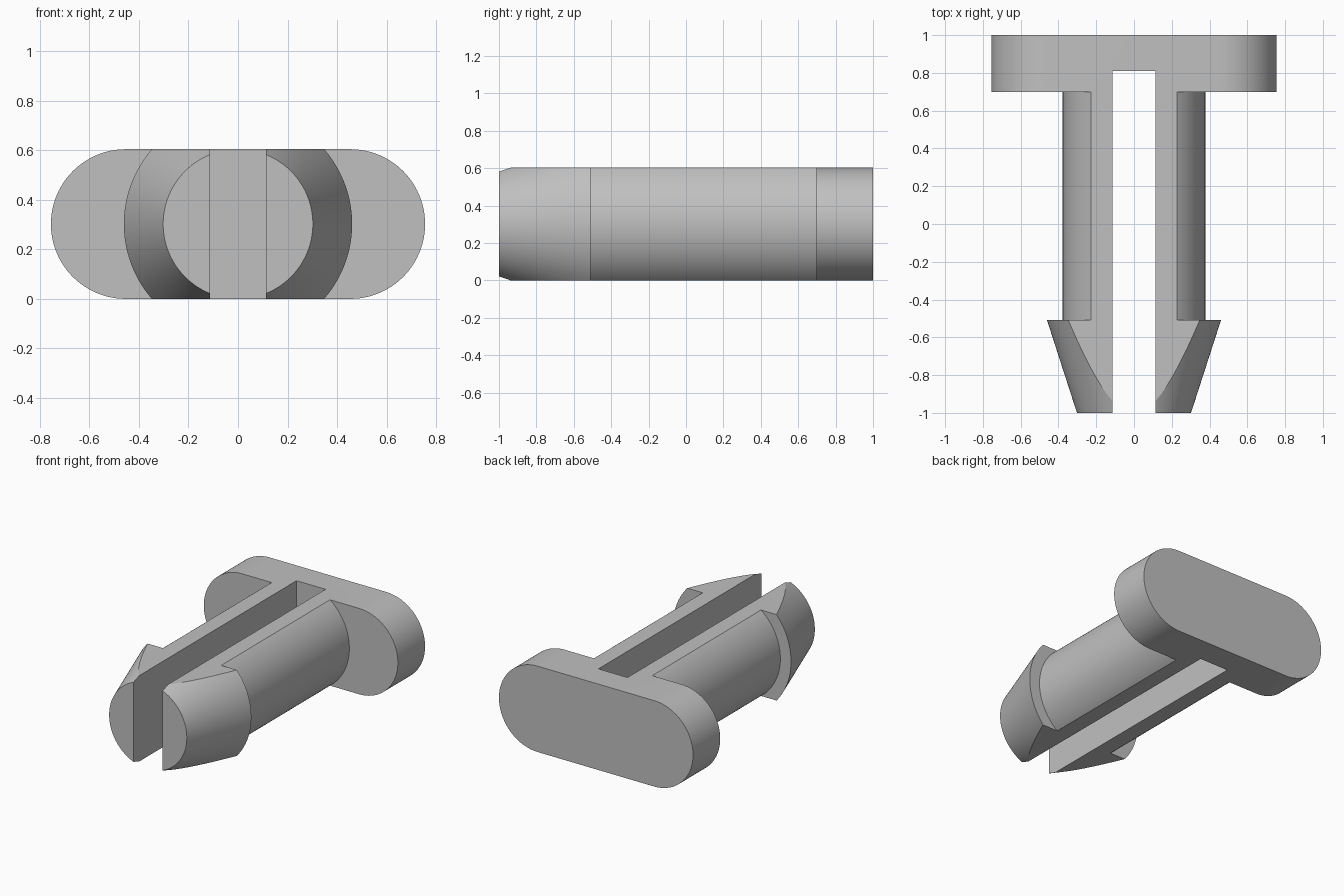
import bpy, bmesh, math
from mathutils import Matrix, Vector

cube = bpy.data.objects.get("Cube")
if cube:
    bpy.data.objects.remove(cube, do_unlink=True)

U = 2 / 26.5            # one design unit
HALF = 4 * U            # half thickness of the whole part

grey = bpy.data.materials.new("light_grey")
grey.use_nodes = True
colour = (0.53, 0.53, 0.53, 1)
grey.diffuse_color = colour
grey.node_tree.nodes["Principled BSDF"].inputs["Base Color"].default_value = colour


def make_object(name, bm):
    bmesh.ops.recalc_face_normals(bm, faces=bm.faces)
    mesh = bpy.data.meshes.new(name)
    bm.to_mesh(mesh)
    bm.free()
    mesh.materials.append(grey)
    obj = bpy.data.objects.new(name, mesh)
    bpy.context.collection.objects.link(obj)
    return obj


def box(name, x, y0, y1, z0, z1):
    bm = bmesh.new()
    bmesh.ops.create_cube(bm, size=1)
    bmesh.ops.scale(bm, vec=(2 * x, y1 - y0, z1 - z0), verts=bm.verts)
    bmesh.ops.translate(bm, vec=(0, (y0 + y1) / 2, (z0 + z1) / 2), verts=bm.verts)
    return make_object(name, bm)


def combine(target, tool, operation):
    mod = target.modifiers.new(operation.lower(), 'BOOLEAN')
    mod.operation, mod.object, mod.solver = operation, tool, 'EXACT'
    bpy.context.view_layer.objects.active = target
    bpy.ops.object.modifier_apply(modifier=mod.name)
    bpy.data.objects.remove(tool, do_unlink=True)


# Round shaft with a tapered barbed tip, turned about the y axis
profile = [(0, -1), (4 * U, -1), (6.1 * U, -1 + 6.5 * U),
           (5 * U, -1 + 6.5 * U), (5 * U, 1 - 3 * U), (0, 1 - 3 * U)]
bm = bmesh.new()
verts = [bm.verts.new((r, y, HALF)) for r, y in profile]
edges = [bm.edges.new(pair) for pair in zip(verts, verts[1:])]
bmesh.ops.spin(bm, geom=verts + edges, cent=(0, 0, HALF), axis=(0, 1, 0),
               angle=math.tau, steps=128)
bmesh.ops.remove_doubles(bm, verts=bm.verts, dist=1e-5)
clip = make_object("split_clip", bm)

# Flats on top and bottom of the shaft
combine(clip, box("flats", 1, -2, 2, 0, 2 * HALF), 'INTERSECT')

# Rounded-end head plate
bm = bmesh.new()
outline = []
for side in (1, -1):
    for i in range(49):
        a = math.pi * (i / 48 - 0.5)
        outline.append(bm.verts.new((side * (6 * U + HALF * math.cos(a)), 1 - 4 * U,
                                     HALF + side * HALF * math.sin(a))))
face = bm.faces.new(outline)
ext = bmesh.ops.extrude_face_region(bm, geom=[face])
bmesh.ops.translate(bm, vec=(0, 4 * U, 0),
                    verts=[v for v in ext["geom"] if isinstance(v, bmesh.types.BMVert)])
combine(clip, make_object("head_plate", bm), 'UNION')

# Slot that splits the shaft into two prongs
combine(clip, box("slot", 1.5 * U, -2, 1 - 2.5 * U, -1, 2), 'DIFFERENCE')

# Merge flat areas and keep hard edges sharp
bm = bmesh.new()
bm.from_mesh(clip.data)
bmesh.ops.remove_doubles(bm, verts=bm.verts, dist=1e-5)
bmesh.ops.dissolve_limit(bm, angle_limit=0.002, verts=bm.verts, edges=bm.edges)
bm.to_mesh(clip.data)
bm.free()
bpy.ops.object.select_all(action='DESELECT')
clip.select_set(True)
bpy.context.view_layer.objects.active = clip
bpy.ops.object.shade_smooth_by_angle(angle=math.radians(20))
